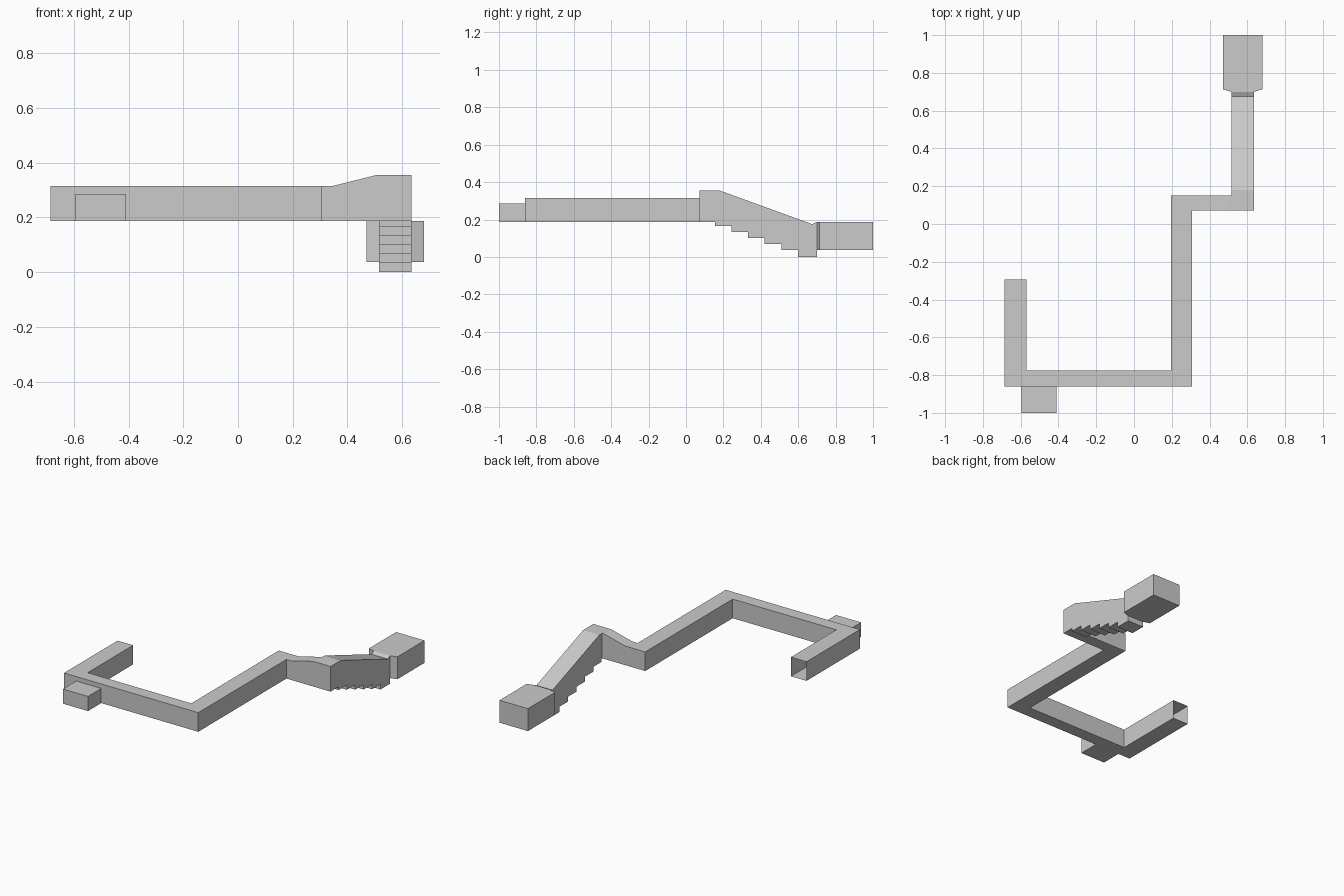
import bpy, bmesh

if "Cube" in bpy.data.objects:
    bpy.data.objects.remove(bpy.data.objects["Cube"])

FLOOR, CEIL, PEAK = 0.187, 0.315, 0.355


def shell(name, outline, a, b, place, open_sides=(), headers=()):
    """Thin-walled prism: outline swept from a to b, leaving some sides open."""
    bm = bmesh.new()
    low = [bm.verts.new(place(u, v, a)) for u, v in outline]
    high = [bm.verts.new(place(u, v, b)) for u, v in outline]
    n = len(outline)
    bm.faces.new(low[::-1])
    bm.faces.new(high)
    for i in range(n):
        j = (i + 1) % n
        if i not in open_sides:
            bm.faces.new((low[i], low[j], high[j], high[i]))
    # wall strips above low doorways
    for i, h in headers:
        p, q = outline[i], outline[(i + 1) % n]
        sill = [bm.verts.new(place(*p, h)), bm.verts.new(place(*q, h))]
        bm.faces.new((sill[0], sill[1], high[(i + 1) % n], high[i]))
    bmesh.ops.recalc_face_normals(bm, faces=bm.faces)
    mesh = bpy.data.meshes.new(name)
    bm.to_mesh(mesh)
    bm.free()
    obj = bpy.data.objects.new(name, mesh)
    bpy.context.collection.objects.link(obj)
    return obj


def plan(u, v, w):
    return (u, v, w)


def across_y(u, v, w):
    return (u, w, v)


def across_x(u, v, w):
    return (w, u, v)


# Winding hallway, open at its left end, with a doorway to the alcove
hall = [(-0.685, -0.86), (-0.595, -0.86), (-0.41, -0.86), (0.308, -0.86),
        (0.308, 0.072), (0.345, 0.072), (0.345, 0.15), (0.197, 0.15),
        (0.197, -0.775), (-0.57, -0.775), (-0.57, -0.295), (-0.685, -0.295)]
shell("hallway", hall, FLOOR, CEIL, plan, open_sides=(1, 5, 10),
      headers=[(1, 0.285)])

# Small alcove on the front
shell("alcove", [(-0.595, -1), (-0.41, -1), (-0.41, -0.86), (-0.595, -0.86)],
      FLOOR, 0.285, plan, open_sides=(2,))

# Passage with rising ceiling leading to the stairs
shell("rising_passage",
      [(0.345, FLOOR), (0.515, FLOOR), (0.515, PEAK), (0.505, PEAK), (0.345, CEIL)],
      0.072, 0.15, across_y, open_sides=(1, 4))

# Landing at the head of the stairs
shell("stair_landing",
      [(0.515, 0.072), (0.635, 0.072), (0.635, 0.15), (0.515, 0.15)],
      FLOOR, PEAK, plan, open_sides=(2, 3))

# Stairwell: stepped floor, sloping ceiling
steps = [(0.15, FLOOR)]
ends = [0.155, 0.243, 0.332, 0.421, 0.51, 0.599, 0.70]
levels = [FLOOR, 0.166, 0.134, 0.101, 0.068, 0.036, 0.0]
for i, y in enumerate(ends):
    steps.append((y, levels[i]))
    if i < 6:
        steps.append((y, levels[i + 1]))
steps += [(0.70, 0.037), (0.70, 0.187), (0.675, 0.175), (0.18, PEAK), (0.15, PEAK)]
n = len(steps)
shell("stairwell", steps, 0.515, 0.635, across_x, open_sides=(n - 5, n - 1))

# End room with splayed entrance walls
shell("end_room",
      [(0.515, 0.70), (0.635, 0.70), (0.68, 0.713), (0.68, 1), (0.47, 1), (0.47, 0.713)],
      0.037, 0.187, plan, open_sides=(0,))
